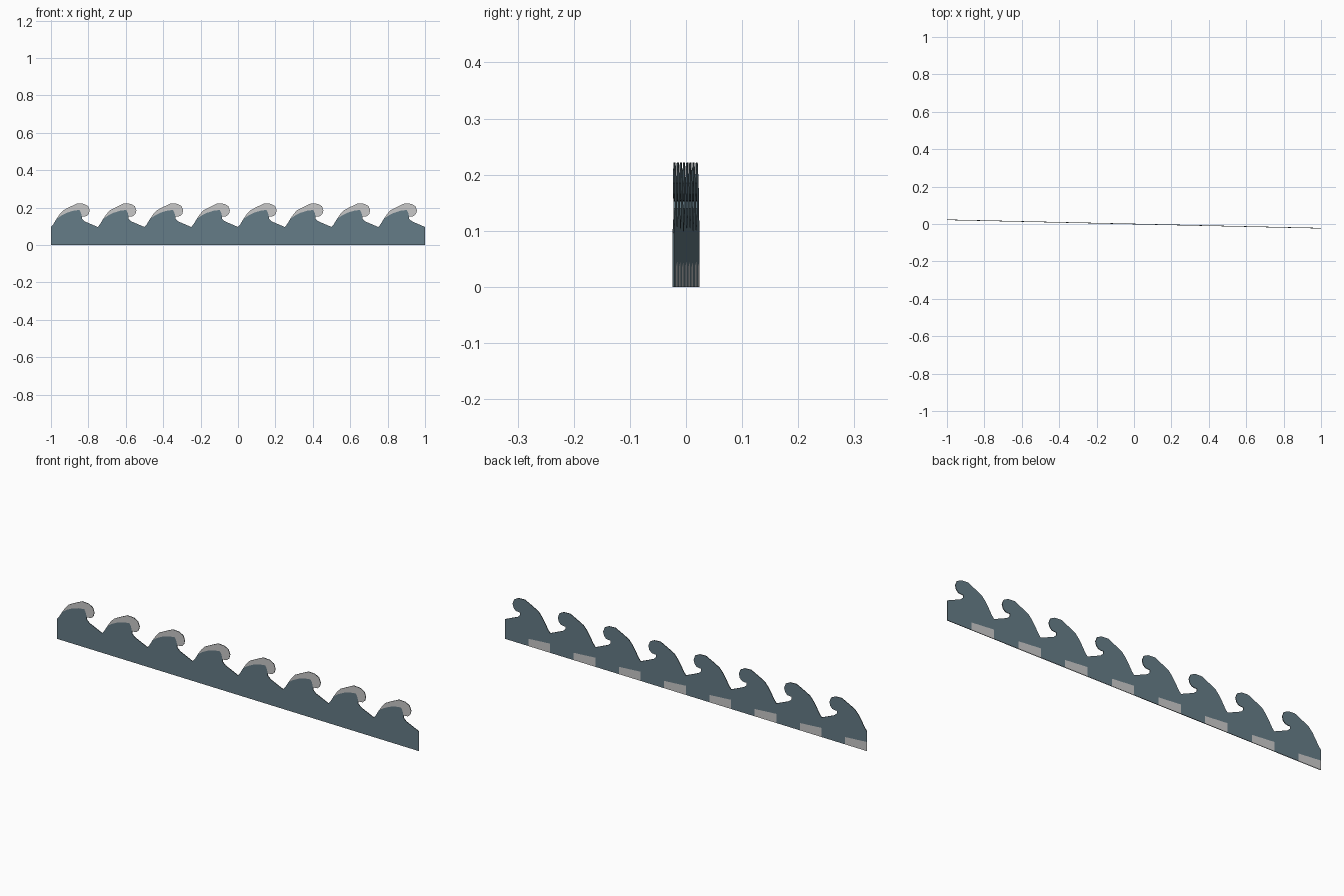
import bpy, bmesh

if "Cube" in bpy.data.objects:
    bpy.data.objects.remove(bpy.data.objects["Cube"])

STEP, SLOPE, HALF = 0.25, -0.0225, 0.0015


def material(name, rgb):
    m = bpy.data.materials.new(name)
    m.diffuse_color = (*rgb, 1)
    m.use_nodes = True
    m.node_tree.nodes["Principled BSDF"].inputs["Base Color"].default_value = m.diffuse_color
    return m


mats = [material("sea_blue", (0.130, 0.200, 0.240)),
        material("foam_grey", (0.58, 0.58, 0.58)),
        material("rim_dark", (0.035, 0.055, 0.065))]

# Wave profile (x, z): base and trough, foam crest outline, seam under the foam
trough = [(0.165, 0.140), (0.18, 0.126), (0.215, 0.111), (0.25, 0.096), (0.25, 0)]
base = [(0.12, 0), (0, 0)]
left = [(0, 0.096), (0.012, 0.11)]
crest = [(0.03, 0.14), (0.047, 0.165), (0.065, 0.185), (0.10, 0.203), (0.14, 0.222),
         (0.175, 0.220), (0.198, 0.208), (0.207, 0.185), (0.202, 0.166),
         (0.19, 0.154), (0.175, 0.152), (0.165, 0.152)]
seam = [(0.16, 0.172), (0.152, 0.187), (0.12, 0.183), (0.085, 0.172), (0.055, 0.157)]
patch_top = [(0.12, 0.036), (0, 0.045)]   # grey strip low on the back


def build_wave(i):
    x0 = -1 + i * STEP
    bm = bmesh.new()

    def face(points, side, mat):
        vs = [bm.verts.new((x0 + x, SLOPE * (x0 + x) + side * HALF, z)) for x, z in points]
        f = bm.faces.new(vs)
        f.material_index = mat
        f.normal_update()
        if f.normal.y * side < 0:
            f.normal_flip()

    # Front: blue body and grey foam
    face(left + [crest[0]] + seam[::-1] + [crest[-1]] + trough + base, -1, 0)
    face(crest + seam, -1, 1)
    # Back: blue body with grey strip
    face([patch_top[1]] + left + crest + trough + [base[0], patch_top[0]], 1, 0)
    face(base + patch_top[::-1], 1, 1)

    # Thin rim around the outline, open where waves join
    outline = left + crest + trough + base
    for a, b in zip(outline, outline[1:] + outline[:1]):
        if a[0] == b[0] == 0 and i > 0 or a[0] == b[0] == STEP and i < 7:
            continue
        vs = [bm.verts.new((x0 + x, SLOPE * (x0 + x) + s * HALF, z))
              for (x, z), s in ((a, -1), (a, 1), (b, 1), (b, -1))]
        f = bm.faces.new(vs)
        f.material_index = 0 if a[0] == b[0] else 2
        f.normal_update()
        # the outline runs clockwise, so outward is (-dz, dx)
        if f.normal.x * -(b[1] - a[1]) + f.normal.z * (b[0] - a[0]) < 0:
            f.normal_flip()
    bmesh.ops.remove_doubles(bm, verts=bm.verts, dist=1e-5)
    me = bpy.data.meshes.new("wave")
    bm.to_mesh(me)
    bm.free()
    for m in mats:
        me.materials.append(m)
    bpy.context.collection.objects.link(bpy.data.objects.new(f"wave_{i + 1}", me))


for i in range(8):
    build_wave(i)
